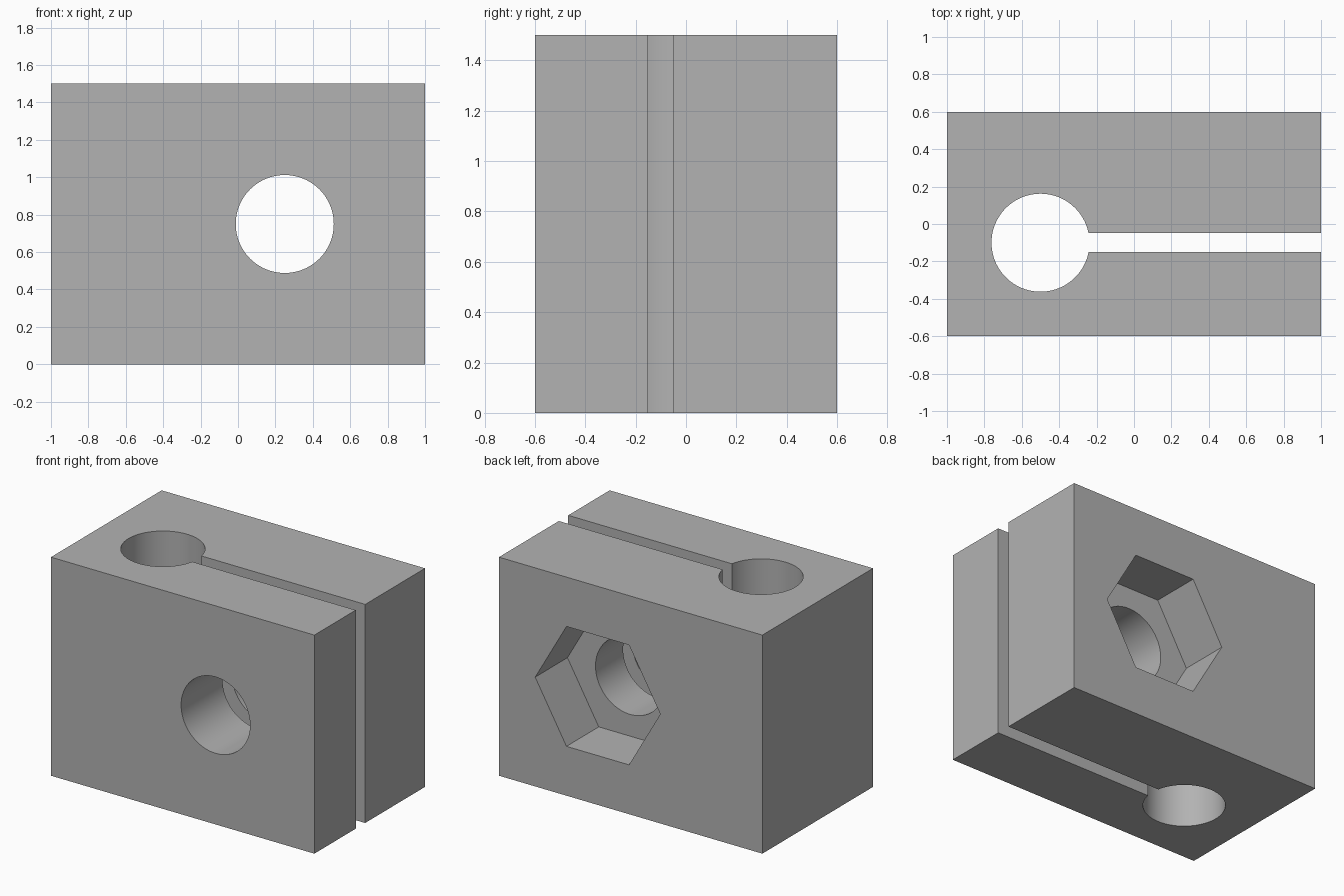
import bpy
import math
from mathutils import Matrix, Vector

cube = bpy.data.objects.get("Cube")
if cube:
    bpy.data.objects.remove(cube, do_unlink=True)

grey = bpy.data.materials.new("plain_grey")
grey.use_nodes = True
colour = (0.448, 0.448, 0.448, 1)
grey.diffuse_color = colour
grey.node_tree.nodes["Principled BSDF"].inputs["Base Color"].default_value = colour


def prism(name, outline, low, high, matrix=Matrix()):
    """Extrude a counter-clockwise outline along local z."""
    n = len(outline)
    verts = [matrix @ Vector((x, y, z)) for z in (low, high) for x, y in outline]
    faces = [list(range(n))[::-1], list(range(n, 2 * n))]
    faces += [[i, (i + 1) % n, n + (i + 1) % n, n + i] for i in range(n)]
    mesh = bpy.data.meshes.new(name)
    mesh.from_pydata(verts, [], faces)
    mesh.materials.append(grey)
    obj = bpy.data.objects.new(name, mesh)
    bpy.context.collection.objects.link(obj)
    return obj


def rectangle(x0, x1, y0, y1):
    return [(x0, y0), (x1, y0), (x1, y1), (x0, y1)]


def polygon(radius, sides):
    angles = [2 * math.pi * i / sides for i in range(sides)]
    return [(radius * math.cos(a), radius * math.sin(a)) for a in angles]


# Solid block
height, half_depth = 1.5, 0.6
block = prism("clamp_block", rectangle(-1, 1, -half_depth, half_depth), 0, height)

# Cutters: upright bore with its slot, bolt hole, and hexagonal nut pocket at the back
bore_radius, slot_y, slot_half = 0.262, -0.1, 0.051
upright = Matrix.Translation((-0.5, slot_y, 0))
# local z runs towards the front
bolt_axis = Matrix.Translation((0.25, 0, height / 2)) @ Matrix.Rotation(math.pi / 2, 4, "X")
cutters = [
    prism("rod_bore", polygon(bore_radius, 96), -0.1, height + 0.1, upright),
    prism("clamp_slot", rectangle(-0.5, 1.1, slot_y - slot_half, slot_y + slot_half),
          -0.2, height + 0.2),
    prism("bolt_hole", polygon(bore_radius, 96), -0.8, 0.8, bolt_axis),
    prism("nut_pocket", polygon(0.475, 6), -0.7, 0.35 - half_depth, bolt_axis),
]

# Cut each one in turn
bpy.ops.object.select_all(action="DESELECT")
bpy.context.view_layer.objects.active = block
block.select_set(True)
for cutter in cutters:
    cutter.hide_render = True
    cut = block.modifiers.new(cutter.name, "BOOLEAN")
    cut.operation = "DIFFERENCE"
    cut.solver = "EXACT"
    cut.object = cutter
    bpy.ops.object.modifier_apply(modifier=cut.name)
    bpy.data.objects.remove(cutter, do_unlink=True)

# Smooth bores, crisp edges
bpy.ops.object.shade_smooth_by_angle(angle=math.radians(30))
